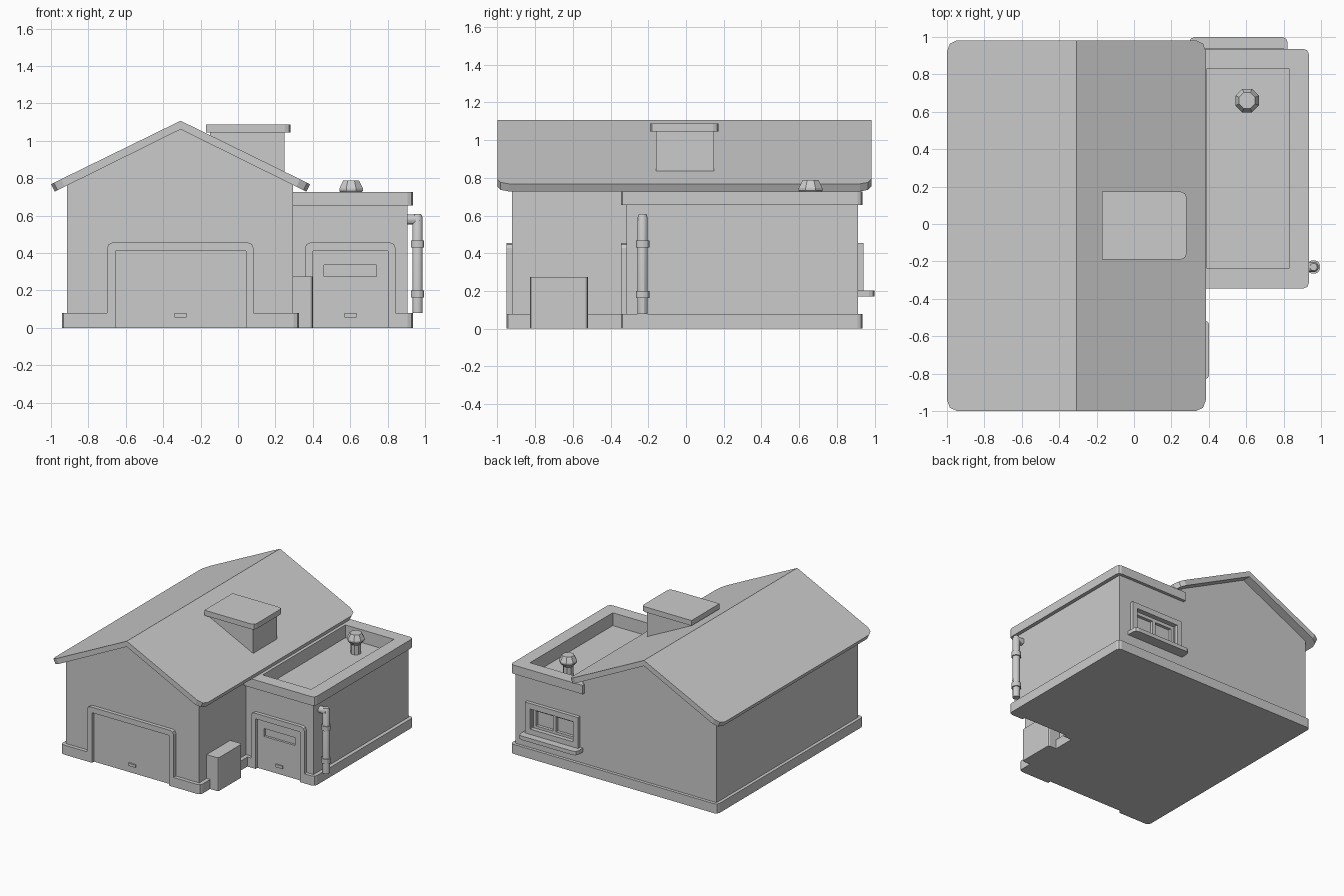
import bpy, bmesh
from math import pi, cos, sin
from mathutils import Vector

if "Cube" in bpy.data.objects:
    bpy.data.objects.remove(bpy.data.objects["Cube"])

# Single clay-grey material
grey = bpy.data.materials.new("plain_grey")
grey.use_nodes = True
tone = (0.6, 0.6, 0.6, 1)
grey.diffuse_color = tone
grey.node_tree.nodes["Principled BSDF"].inputs["Base Color"].default_value = tone


def finish(name, bm):
    bmesh.ops.recalc_face_normals(bm, faces=bm.faces)
    mesh = bpy.data.meshes.new(name)
    bm.to_mesh(mesh)
    bm.free()
    mesh.materials.append(grey)
    obj = bpy.data.objects.new(name, mesh)
    bpy.context.collection.objects.link(obj)
    return obj


def prism(name, points, axis, low, high, bevel=0, pick=None):
    """Extrude an outline along an axis; optionally chamfer the picked edges."""
    place = {"x": lambda a, b, c: (c, a, b),
             "y": lambda a, b, c: (a, c, b),
             "z": lambda a, b, c: (a, b, c)}[axis]
    bm = bmesh.new()
    face = bm.faces.new([bm.verts.new(place(a, b, low)) for a, b in points])
    made = bmesh.ops.extrude_face_region(bm, geom=[face])["geom"]
    shift = Vector(place(0, 0, high - low))
    bmesh.ops.translate(bm, vec=shift,
                        verts=[v for v in made if isinstance(v, bmesh.types.BMVert)])
    if bevel:
        bmesh.ops.recalc_face_normals(bm, faces=bm.faces)
        edges = [e for e in bm.edges if pick(e)]
        bmesh.ops.bevel(bm, geom=edges, offset=bevel, segments=2,
                        profile=0.5, affect="EDGES")
    return finish(name, bm)


def box(name, x, y, z, bevel=0, pick=None):
    outline = [(x[0], y[0]), (x[1], y[0]), (x[1], y[1]), (x[0], y[1])]
    return prism(name, outline, "z", z[0], z[1], bevel, pick)


def upright(e):
    return abs(e.verts[0].co.z - e.verts[1].co.z) > 0.01


def middle(e):
    return (e.verts[0].co + e.verts[1].co) / 2


def lathe(name, profile, x, y, sides):
    """Turn (radius, height) pairs into a closed faceted solid."""
    bm = bmesh.new()
    rings = []
    for r, z in profile:
        angles = [2 * pi * (i + 0.5) / sides for i in range(sides)]
        rings.append([bm.verts.new((x + r * cos(a), y + r * sin(a), z)) for a in angles])
    for low, high in zip(rings, rings[1:]):
        for i in range(sides):
            j = (i + 1) % sides
            bm.faces.new((low[i], low[j], high[j], high[i]))
    bm.faces.new(rings[0])
    bm.faces.new(rings[-1])
    return finish(name, bm)


def cut(target, cutter):
    """Subtract a helper solid, then keep it hidden."""
    mod = target.modifiers.new("cut", "BOOLEAN")
    mod.operation = "DIFFERENCE"
    mod.solver = "EXACT"
    mod.object = cutter
    cutter.hide_render = True
    cutter.hide_set(True)
    cutter.display_type = "WIRE"


# Main gabled building
ridge = -0.307
prism("main_walls", [(-0.914, 0.02), (0.294, 0.02), (0.294, 0.77), (ridge, 1.07), (-0.914, 0.77)],
      "y", -0.922, 0.911)

# Pitched roof with clipped eave corners
prism("main_roof", [(-1, 0.768), (ridge, 1.107), (0.385, 0.768),
                    (0.366, 0.728), (ridge, 1.061), (-0.98, 0.728)], "y", -1, 0.982, 0.06,
      lambda e: abs(e.verts[0].co.y - e.verts[1].co.y) < 0.01 and middle(e).z < 0.76)

# Flat-roofed side building with parapet
annex = box("annex_walls", (0.28, 0.905), (-0.315, 0.911), (0.02, 0.655))
cut(annex, box("annex_roof_cutter", (0.39, 0.83), (-0.238, 0.832), (0.622, 0.8)))
parapet = box("annex_parapet", (0.28, 0.935), (-0.344, 0.936), (0.655, 0.727), 0.028,
              lambda e: upright(e) and middle(e).x > 0.5)
cut(parapet, box("parapet_cutter", (0.39, 0.83), (-0.238, 0.832), (0.6, 0.8)))

# Plinth following both buildings, interrupted at the doorways
DOORS = {"garage": ((-0.655, 0.042), (-0.7, 0.083), -0.922, -0.952),
         "annex": ((0.40, 0.802), (0.358, 0.842), -0.315, -0.344)}


def notch(inner, wall, front):
    return [(inner[0], front), (inner[0], wall), (inner[1], wall), (inner[1], front)]


outline = [(-0.94, -0.952)]
outline += notch(DOORS["garage"][0], -0.922, -0.952)
outline += [(0.326, -0.952), (0.326, -0.344)]
outline += notch(DOORS["annex"][0], -0.315, -0.344)
outline += [(0.935, -0.344), (0.935, 0.936), (-0.94, 0.936)]


def plinth_corner(e):
    m = middle(e)
    outer_x = min(abs(m.x - x) for x in (-0.94, 0.326, 0.935)) < 0.001
    inside = abs(m.x - 0.326) < 0.001 and m.y > -0.5
    return upright(e) and outer_x and not inside


prism("plinth", outline, "z", 0, 0.078, 0.028, plinth_corner)

# Door surrounds, panels and handles
for name, (inner, outer, wall, front) in DOORS.items():
    arch = [(outer[0], 0), (outer[0], 0.455), (outer[1], 0.455), (outer[1], 0),
            (inner[1], 0), (inner[1], 0.41), (inner[0], 0.41), (inner[0], 0)]
    prism(name + "_door_frame", arch, "y", front, wall + 0.01, 0.028,
          lambda e, o=outer: middle(e).z > 0.45 and min(abs(middle(e).x - k) for k in o) < 0.001)
    panel = box(name + "_door_panel", inner, (wall - 0.004, wall + 0.05), (0, 0.41))
    mid = (inner[0] + inner[1]) / 2
    box(name + "_door_handle", (mid - 0.032, mid + 0.032), (wall - 0.014, wall), (0.055, 0.078))
    if name == "annex":
        slot = box("door_slot_cutter", (0.46, 0.74), (wall - 0.1, wall + 0.015), (0.273, 0.337))
        cut(panel, slot)
        cut(annex, slot)

# Rear window: surround, recessed sash with two panes, sill
WX, WZ = (0.32, 0.80), (0.2, 0.455)
cut(annex, box("window_cutter", (0.37, 0.75), (0.875, 1.1), (0.2, 0.41)))


def frame(name, x, z, w, y):
    for i, k in enumerate((x[0], x[1] - w)):
        box(f"{name}_side_{i}", (k, k + w), y, z)
    for i, k in enumerate((z[0], z[1] - w)):
        box(f"{name}_rail_{i}", (x[0] + w, x[1] - w), y, (k, k + w))


frame("window_surround", WX, WZ, 0.045, (0.905, 0.94))
frame("window_sash", (0.365, 0.755), (0.235, 0.412), 0.028, (0.87, 0.9))
box("window_mullion", (0.547, 0.573), (0.87, 0.9), (0.25, 0.4))
box("window_sill", (0.295, 0.822), (0.9, 1), (0.17, 0.202), 0.03,
    lambda e: upright(e) and middle(e).y > 0.95)

# Rooftop box and its cap
box("roof_box", (-0.15, 0.249), (-0.16, 0.148), (0.8, 1.05))
box("roof_box_cap", (-0.171, 0.281), (-0.19, 0.173), (1.045, 1.088), 0.03,
    lambda e: upright(e) and middle(e).x > 0)

# Roof vent
lathe("roof_vent", [(0.04, 0.61), (0.04, 0.7), (0.068, 0.732), (0.068, 0.745), (0.046, 0.787)],
      0.605, 0.66, 8)

# Downpipe with elbow and collars
PX, PY = 0.96, -0.23
pipe = lathe("downpipe", [(0.028, 0.078), (0.028, 0.59), (0.02, 0.608)], PX, PY, 12)
elbow = lathe("downpipe_elbow", [(0.028, 0), (0.028, 0.08)], 0, 0, 12)
elbow.rotation_euler = (0, pi / 2, 0)
elbow.location = (0.89, PY, 0.58)
for i, z in enumerate((0.162, 0.43)):
    lathe(f"pipe_collar_{i}", [(0.037, z), (0.037, z + 0.038)], PX, PY, 12)

# Storage box beside the main wall
box("storage_box", (0.28, 0.4), (-0.826, -0.52), (0, 0.273), 0.014,
    lambda e: upright(e) and middle(e).x > 0.35)

# Soft shading on the round pipe parts
bpy.ops.object.select_all(action="DESELECT")
for obj in bpy.context.collection.objects:
    if "pipe" in obj.name:
        obj.select_set(True)
        bpy.context.view_layer.objects.active = obj
bpy.ops.object.shade_smooth_by_angle()
